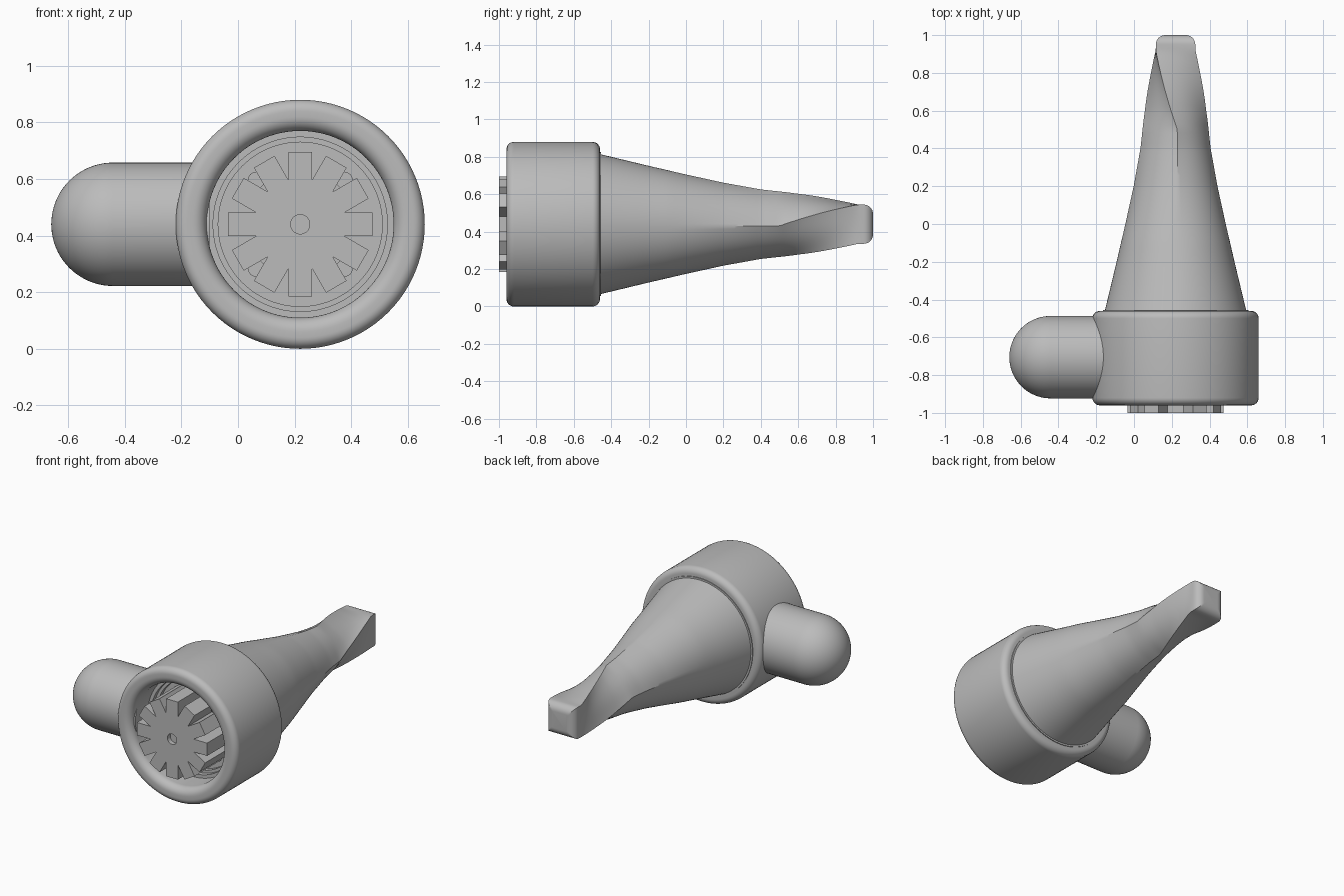
import bpy, bmesh, math
from math import cos, sin, pi, radians

old = bpy.data.objects.get("Cube")
if old:
    bpy.data.objects.remove(old, do_unlink=True)

CX, CZ = 0.22, 0.44          # main axis, running along y

grey = bpy.data.materials.new("plain_grey")
grey.use_nodes = True
colour = (0.5, 0.5, 0.5, 1)
grey.diffuse_color = colour
grey.node_tree.nodes["Principled BSDF"].inputs["Base Color"].default_value = colour


def finish(name, bm, angle=35):
    bmesh.ops.remove_doubles(bm, verts=bm.verts, dist=0.0001)
    bmesh.ops.recalc_face_normals(bm, faces=bm.faces)
    mesh = bpy.data.meshes.new(name)
    bm.to_mesh(mesh)
    bm.free()
    mesh.materials.append(grey)
    obj = bpy.data.objects.new(name, mesh)
    bpy.context.collection.objects.link(obj)
    bpy.ops.object.select_all(action="DESELECT")
    obj.select_set(True)
    bpy.context.view_layer.objects.active = obj
    bpy.ops.object.shade_smooth_by_angle(angle=radians(angle))
    return obj


def loft(name, rings, angle=35, closed=False, caps=True):
    """Skin a list of equal-length rings of points."""
    bm = bmesh.new()
    loops = [[bm.verts.new(p) for p in ring] for ring in rings]
    pairs = list(zip(loops, loops[1:]))
    if closed:
        pairs.append((loops[-1], loops[0]))
    for a, b in pairs:
        for i in range(len(a)):
            j = (i + 1) % len(a)
            bm.faces.new((a[i], a[j], b[j], b[i]))
    if caps and not closed:
        bm.faces.new(loops[0])
        bm.faces.new(loops[-1])
    return finish(name, bm, angle)


def lathe(name, profile, x=CX, z=CZ, n=96, closed=False):
    """Turn (radius, y) points about a line along y."""
    rings = [[(x + r * cos(2 * pi * i / n), y, z + r * sin(2 * pi * i / n))
              for i in range(n)] for r, y in profile]
    return loft(name, rings, closed=closed)


def arc(r, y, size, start, end, steps=8, size_y=None):
    """Rounded corner in (radius, y)."""
    angles = [radians(start + (end - start) * k / steps) for k in range(steps + 1)]
    return [(r + size * cos(a), y + (size_y or size) * sin(a)) for a in angles]


# Housing: rounded drum with a soft lip and a deep bore
lathe("housing", [(0.33, -0.72)] + arc(0.38, -0.91, 0.05, 180, 270)
      + arc(0.40, -0.92, 0.04, 270, 360) + arc(0.40, -0.50, 0.04, 0, 90)
      + [(0.3, -0.46), (0.3, -0.72)], closed=True)
lathe("bore_floor", [(0.34, -0.72), (0.34, -0.68)])
lathe("bore_rim", [(0.33, -0.78), (0.308, -0.78), (0.308, -0.72), (0.33, -0.72)], closed=True)
lathe("inner_sleeve", [(0.308, -0.75), (0.29, -0.75), (0.29, -0.71), (0.308, -0.71)], closed=True)

# Side knob: capsule pointing to the right
KNOB_Y, KNOB_R = -0.705, 0.218
knob_profile = [(KNOB_R, -0.10)] + [
    (KNOB_R * cos(pi / 2 * k / 20), -0.442 - KNOB_R * sin(pi / 2 * k / 20)) for k in range(20)]
loft("side_knob", [[(x, KNOB_Y + r * cos(2 * pi * i / 64), CZ + r * sin(2 * pi * i / 64))
                    for i in range(64)] for r, x in knob_profile + [(0.002, -0.66)]])

# Rotor: twelve straight teeth with pointed notches, and a centre hole
def rotor_ring(y, hole=None):
    points = []
    for k in range(12):
        a = k * pi / 6
        for r, s in ((0.255, -0.042), (0.255, 0.042)):
            points.append((r, s, a))
        points.append((0.042 / sin(pi / 12), None, a + pi / 12))
    out = []
    for r, s, a in points:
        if s is None:
            u, v = r, 0
        else:
            u, v = r, s
        if hole:
            length = math.hypot(u, v)
            u, v = u * hole / length, v * hole / length
        out.append((CX + u * cos(a) - v * sin(a), y, CZ + u * sin(a) + v * cos(a)))
    return out


loft("rotor", [rotor_ring(-0.71), rotor_ring(-1.0), rotor_ring(-1.0, 0.034),
               rotor_ring(-0.97, 0.034)], 25)

# Small pins on the bore floor, between the teeth
for k in range(4):
    a = pi / 4 + k * pi / 2
    lathe("floor_pin", [(0.03, -0.78), (0.03, -0.70)],
          CX + 0.22 * cos(a), CZ + 0.22 * sin(a), 24)

# Tail: round base blending into a twisted square tip
def reach_at(y):
    """Corner distance from the axis, interpolated along the tail."""
    keys = [(-0.47, 0.377), (-0.2, 0.312), (0.0, 0.266), (0.2, 0.222), (0.4, 0.186),
            (0.6, 0.164), (0.8, 0.152), (0.93, 0.148), (1.0, 0.148)]
    for (y0, r0), (y1, r1) in zip(keys, keys[1:]):
        if y <= y1:
            return r0 + (r1 - r0) * (y - y0) / (y1 - y0)
    return keys[-1][1]


def tail_ring(y, shrink=0.0, n=96):
    square = min(max((y + 0.1) / 1.0, 0), 1) ** 1.3
    turn = -radians(48) * min(max((0.92 - y) / 0.42, 0), 1)
    reach = reach_at(y)
    ring = []
    for i in range(n):
        a = 2 * pi * i / n
        side = max(abs(cos(a)), abs(sin(a)))
        flat = reach * math.sqrt(0.5) / side
        r = reach + (flat - reach) * square
        if shrink:
            r *= 1 - shrink / 0.105
        ring.append((CX + r * cos(a + turn), y, CZ + r * sin(a + turn)))
    return ring


rings = [tail_ring(-0.47 + 1.42 * k / 70) for k in range(71)]
rings += [tail_ring(0.95 + 0.05 * sin(t), 0.05 * (1 - cos(t)))
          for t in [pi / 2 * k / 8 for k in range(1, 9)]]
loft("tail", rings, 30)

# Thin collar where the tail meets the housing
lathe("tail_collar", [(0.30, -0.47), (0.385, -0.47), (0.385, -0.455), (0.30, -0.455)], closed=True)
